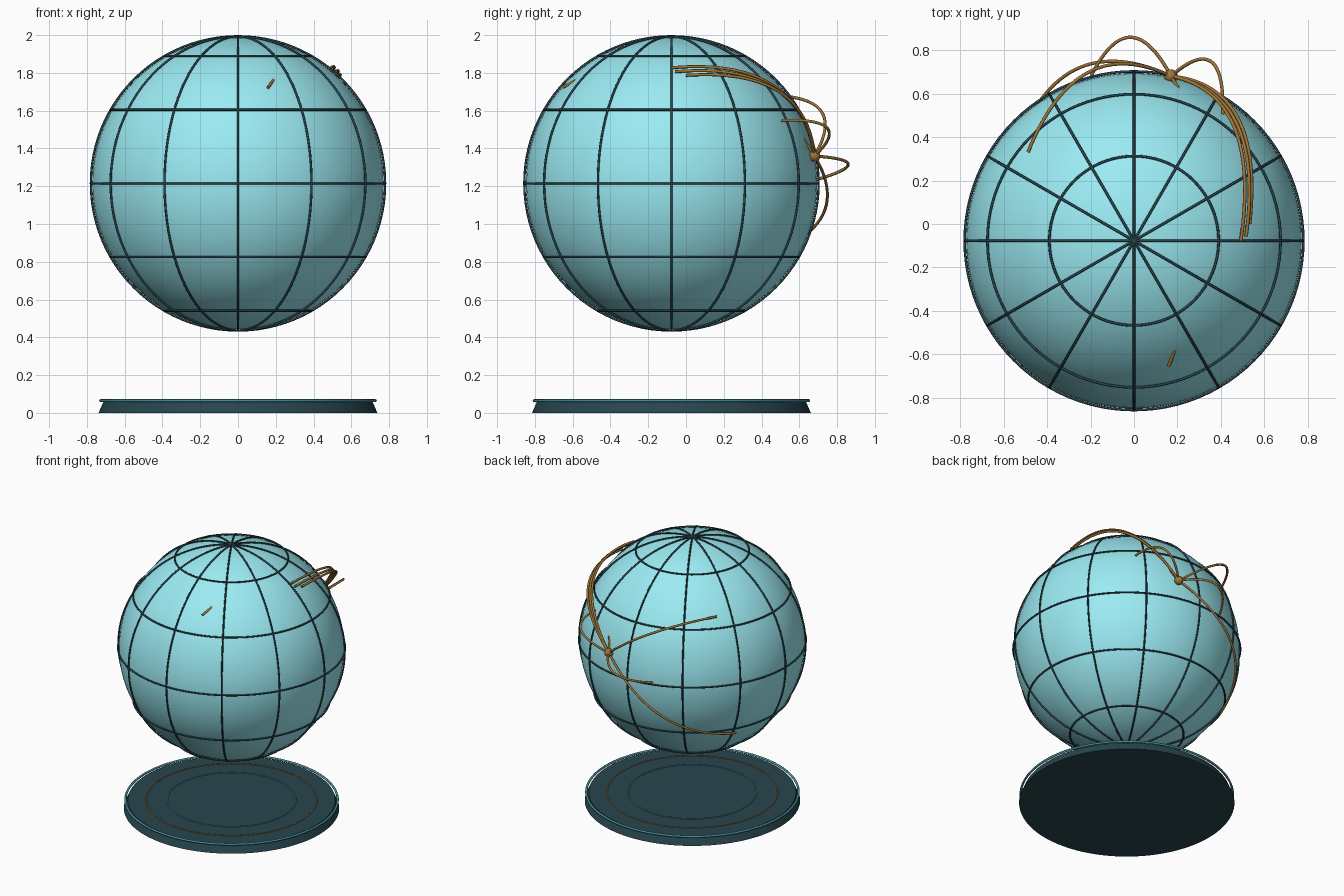
import bpy, math
from mathutils import Vector

if "Cube" in bpy.data.objects:
    bpy.data.objects.remove(bpy.data.objects["Cube"])

CENTRE = Vector((0, -0.077, 1.215))
R = 0.785


def material(name, rgb):
    m = bpy.data.materials.new(name)
    m.diffuse_color = (*rgb, 1)
    m.use_nodes = True
    m.node_tree.nodes["Principled BSDF"].inputs["Base Color"].default_value = m.diffuse_color
    return m


AQUA = material("aqua", (0.33, 0.83, 0.9))
DARK = material("dark", (0.02, 0.06, 0.075))
TEAL = material("teal", (0.06, 0.28, 0.34))
AMBER = material("amber", (0.35, 0.18, 0.04))


def finish(name, mat, angle=40):
    ob = bpy.context.object
    ob.name = name
    ob.data.materials.append(mat)
    bpy.ops.object.shade_smooth_by_angle(angle=math.radians(angle))
    return ob


def ring(name, mat, loc, major, minor, rot=(0, 0, 0)):
    bpy.ops.mesh.primitive_torus_add(location=loc, rotation=rot, major_radius=major,
                                     minor_radius=minor, major_segments=96, minor_segments=8)
    return finish(name, mat, 60)


# Tapered base disc with rim and inlaid rings
bpy.ops.mesh.primitive_cone_add(vertices=96, radius1=0.738, radius2=0.71, depth=0.064,
                                location=(0, CENTRE.y, 0.032))
finish("base", DARK)
for name, mat, major, minor in (("base_rim", TEAL, 0.727, 0.008),
                                ("base_ring_middle", AMBER, 0.585, 0.004),
                                ("base_ring_inner", TEAL, 0.44, 0.004)):
    ring(name, mat, (0, CENTRE.y, 0.065), major, minor)

# Globe
bpy.ops.mesh.primitive_uv_sphere_add(segments=96, ring_count=48, radius=0.772, location=CENTRE)
finish("globe", AQUA)

# Latitude and longitude lines
for lat in (-60, -30, 0, 30, 60):
    a = math.radians(lat)
    ring("latitude_line", DARK, CENTRE + Vector((0, 0, 0.779 * math.sin(a))),
         0.779 * math.cos(a), 0.006)
for i in range(6):
    ring("longitude_line", DARK, CENTRE, 0.779, 0.006, (math.pi / 2, 0, i * math.pi / 6))

# Hub marker
hub = Vector((0.17, 0.757, 0.145))
bpy.ops.mesh.primitive_uv_sphere_add(segments=24, ring_count=12, radius=0.031,
                                     location=CENTRE + hub)
finish("hub_marker", AMBER)

# Route arcs: quadratic curves from the hub, lifted over the midpoint
ends = [(-0.49, 0.41, 0.463), (-0.58, 0.31, -0.436), (-0.197, 0.763, 0.018),
        (0.41, 0.585, 0.335), (0.49, 0.0, 0.61), (0.515, 0.02, 0.59),
        (0.53, 0.077, 0.57), (0.16, -0.58, 0.51)]
for e in ends:
    end = Vector(e).normalized() * R
    top = (hub + end).normalized() * 1.12
    cu = bpy.data.curves.new("route_arc", 'CURVE')
    cu.dimensions = '3D'
    cu.bevel_depth = 0.008
    cu.bevel_resolution = 2
    cu.resolution_u = 32
    cu.use_fill_caps = True
    sp = cu.splines.new('BEZIER')
    sp.bezier_points.add(1)
    for bp, p in zip(sp.bezier_points, (hub, end)):
        bp.handle_left_type = bp.handle_right_type = 'FREE'
        bp.co = p
        bp.handle_left = bp.handle_right = p.lerp(top, 2 / 3)
    cu.materials.append(AMBER)
    arc = bpy.data.objects.new("route_arc", cu)
    arc.location = CENTRE
    bpy.context.collection.objects.link(arc)
